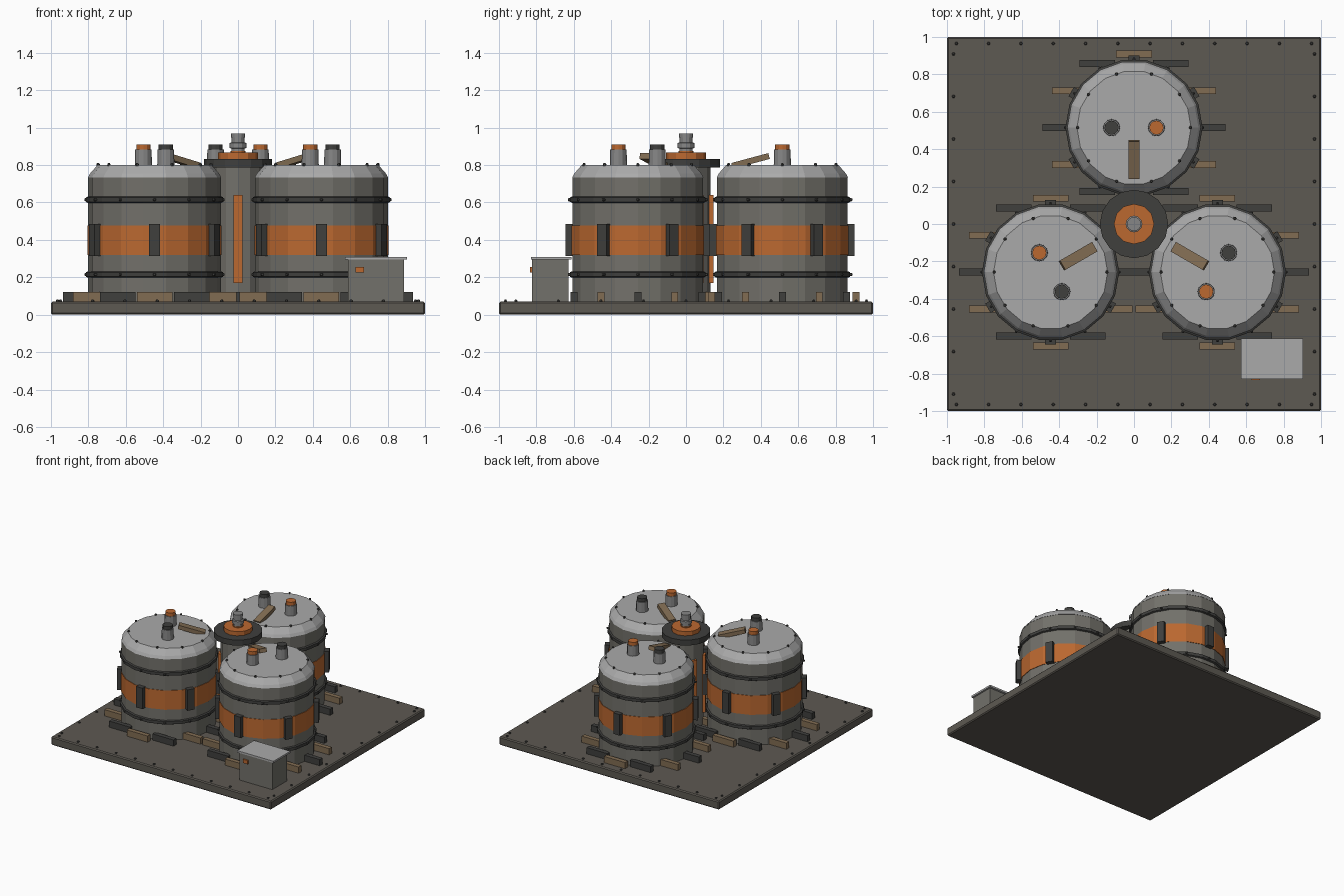
import bpy, math
from mathutils import Matrix, Vector

if "Cube" in bpy.data.objects:
    bpy.data.objects.remove(bpy.data.objects["Cube"])


def mat(name, c):
    m = bpy.data.materials.new(name)
    m.diffuse_color = (*c, 1)
    m.use_nodes = True
    m.node_tree.nodes["Principled BSDF"].inputs["Base Color"].default_value = m.diffuse_color
    return m


ORANGE = mat("orange", (0.50, 0.14, 0.03))
DARK = mat("dark_metal", (0.05, 0.05, 0.047))
BODY = mat("body_grey", (0.17, 0.165, 0.145))
BASE = mat("base_grey", (0.11, 0.10, 0.085))
LIGHT = mat("light_grey", (0.40, 0.40, 0.40))
STEEL = mat("steel", (0.24, 0.24, 0.24))
WOOD = mat("brown", (0.22, 0.15, 0.085))


def mesh(name, verts, faces, material, matrix=Matrix()):
    me = bpy.data.meshes.new(name)
    me.from_pydata([matrix @ Vector(v) for v in verts], [], faces)
    me.materials.append(material)
    ob = bpy.data.objects.new(name, me)
    bpy.context.collection.objects.link(ob)
    return ob


def box(name, loc, size, material, matrix=Matrix(), bevel=0):
    v = [(loc[0] + sx * size[0] / 2, loc[1] + sy * size[1] / 2, loc[2] + sz * size[2] / 2)
         for sz in (-1, 1) for sx, sy in ((-1, -1), (1, -1), (1, 1), (-1, 1))]
    f = [(3, 2, 1, 0), (4, 5, 6, 7)] + [(i, (i + 1) % 4, (i + 1) % 4 + 4, i + 4) for i in range(4)]
    ob = mesh(name, v, f, material, matrix)
    if bevel:
        b = ob.modifiers.new("bevel", 'BEVEL')
        b.width, b.segments = bevel, 1
    return ob


def lathe(name, profile, n, material, matrix=Matrix()):
    """Flat-shaded solid from (radius, z) points, capped at both ends."""
    v = [(r * math.cos(2 * math.pi * i / n), r * math.sin(2 * math.pi * i / n), z)
         for r, z in profile for i in range(n)]
    f = [(k * n + i, k * n + (i + 1) % n, (k + 1) * n + (i + 1) % n, (k + 1) * n + i)
         for k in range(len(profile) - 1) for i in range(n)]
    f += [tuple(reversed(range(n))), tuple(range(len(v) - n, len(v)))]
    return mesh(name, v, f, material, matrix)


def rot(deg):
    return Matrix.Rotation(math.radians(deg), 4, 'Z')


def bolt(name, matrix, r=0.009, h=0.01):
    lathe(name, [(r, -0.004), (r, h * 0.5), (r * 0.6, h)], 6, DARK, matrix)


# Base plate and its edge bolts
box("base_plate", (0, 0, 0.035), (2, 2, 0.07), BASE, bevel=0.008)
for s in (-1, 1):
    for i in range(12):
        bolt("base_bolt", Matrix.Translation((-0.95 + i * 1.9 / 11, s * 0.965, 0.07)))
    for i in range(9):
        bolt("base_bolt", Matrix.Translation((s * 0.965, -0.91 + i * 0.2275, 0.07)))


def tank(k):
    a = math.radians(90 + 120 * k)
    T = Matrix.Translation((0.515 * math.cos(a), 0.515 * math.sin(a), 0))
    lathe("tank_body", [(0.355, 0.07), (0.355, 0.735)], 18, BODY, T)
    lathe("tank_lid", [(0.357, 0.733), (0.345, 0.755), (0.305, 0.80)], 18, LIGHT, T)
    lathe("tank_stripe", [(0.359, 0.32), (0.359, 0.477)], 18, ORANGE, T)
    # Hoops with bolts
    for z in (0.215, 0.615):
        lathe("tank_hoop", [(0.357, z - 0.017), (0.367, z - 0.012),
                            (0.367, z + 0.012), (0.357, z + 0.017)], 18, DARK, T)
        for i in range(12):
            bolt("hoop_bolt", T @ rot(30 * i) @ Matrix.Translation((0.364, 0, z))
                 @ Matrix.Rotation(math.pi / 2, 4, 'Y'))
    # Clamps over the stripe
    for i in range(6):
        box("stripe_clamp", (0.367, 0, 0.40), (0.04, 0.058, 0.172), DARK, T @ rot(30 + 60 * i))
    # Ring of footing blocks, all lying along x
    for i in range(12):
        t = math.radians(30 * i)
        box("footing_block", (0.395 * math.cos(t), 0.395 * math.sin(t), 0.0945),
            (0.19, 0.037, 0.053), WOOD if i % 2 else DARK, T)
    # Lid bolts
    for i in range(10):
        bolt("lid_bolt", T @ rot(36 * i) @ Matrix.Translation((0.302, 0, 0.80)))
    # Two filler ports and a tilted plank facing the centre column
    R = T @ rot(120 * k)
    for x, cap in ((0.12, ORANGE), (-0.12, DARK)):
        P = R @ Matrix.Translation((x, 0, 0))
        lathe("port_neck", [(0.046, 0.795), (0.044, 0.882)], 12, STEEL, P)
        lathe("port_cap", [(0.038, 0.88), (0.038, 0.91)], 12, cap, P)
    tilt = Matrix.Translation((0, -0.17, 0.822)) @ Matrix.Rotation(math.radians(15), 4, 'X')
    box("lid_plank", (0, 0, 0), (0.058, 0.205, 0.032), WOOD, R @ tilt)


for k in range(3):
    tank(k)

# Centre column with strips, flange and valve
lathe("centre_column", [(0.13, 0.07), (0.13, 0.79)], 12, BODY)
for i in range(6):
    box("column_strip", (0.133, 0, 0.405), (0.028, 0.046, 0.47), ORANGE, rot(30 + 60 * i))
lathe("column_flange", [(0.183, 0.787), (0.183, 0.832)], 16, DARK)
lathe("column_disc", [(0.108, 0.83), (0.108, 0.866)], 12, ORANGE)
lathe("valve_stem", [(0.036, 0.86), (0.036, 0.888), (0.045, 0.892), (0.045, 0.918),
                     (0.034, 0.922), (0.034, 0.948)], 12, STEEL)
lathe("valve_cap", [(0.038, 0.948), (0.038, 0.97)], 12, STEEL)
lathe("valve_ring", [(0.04, 0.866), (0.04, 0.874)], 12, ORANGE)

# Control box with lid and indicator
box("control_box", (0.738, -0.726, 0.18), (0.30, 0.194, 0.232), BODY)
box("control_box_lid", (0.738, -0.72, 0.302), (0.33, 0.218, 0.015), LIGHT)
box("control_indicator", (0.65, -0.824, 0.24), (0.045, 0.02, 0.03), ORANGE)
